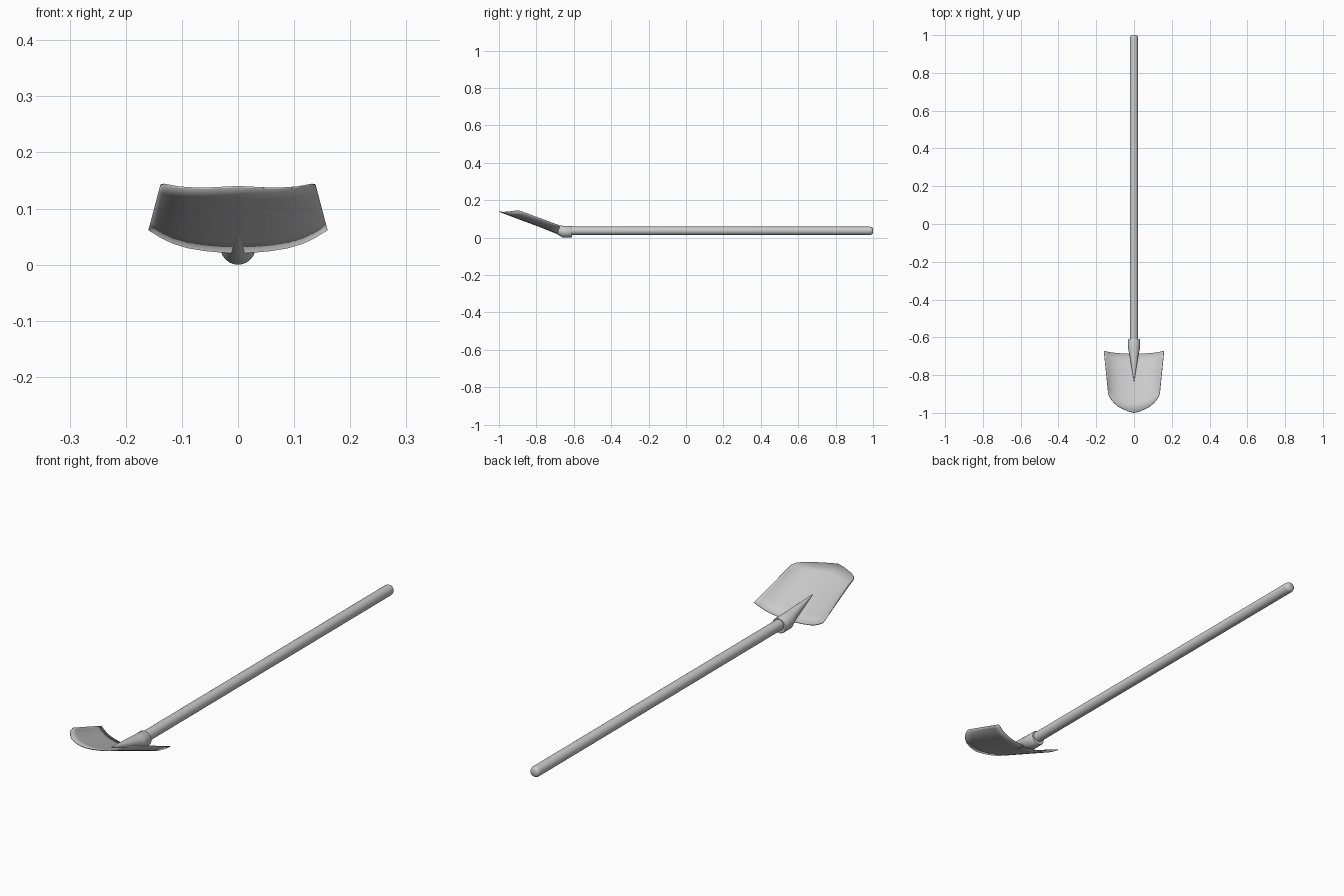
import bpy, bmesh, math
from mathutils import Vector

if "Cube" in bpy.data.objects:
    bpy.data.objects.remove(bpy.data.objects["Cube"])


def finish(name, bm, angle=35):
    bmesh.ops.remove_doubles(bm, verts=bm.verts, dist=1e-5)
    bmesh.ops.recalc_face_normals(bm, faces=bm.faces)
    me = bpy.data.meshes.new(name)
    bm.to_mesh(me)
    bm.free()
    ob = bpy.data.objects.new(name, me)
    bpy.context.collection.objects.link(ob)
    bpy.ops.object.select_all(action='DESELECT')
    ob.select_set(True)
    bpy.context.view_layer.objects.active = ob
    bpy.ops.object.shade_smooth_by_angle(angle=math.radians(angle))
    return ob


def loft(name, rings, sides=24):
    """Round sections along y, each given as (y, centre z, radius)."""
    bm = bmesh.new()
    loops = []
    for y, z, r in rings:
        loops.append([bm.verts.new((r * math.cos(2 * math.pi * i / sides), y,
                                    z + r * math.sin(2 * math.pi * i / sides)))
                      for i in range(sides)])
    for a, b in zip(loops, loops[1:]):
        for i in range(sides):
            j = (i + 1) % sides
            bm.faces.new((a[i], a[j], b[j], b[i]))
    bm.faces.new(loops[0])
    bm.faces.new(loops[-1])
    return finish(name, bm)


# Handle with a rounded end
loft("handle", [(-0.68, 0.036, 0.022), (0.982, 0.036, 0.022),
                (0.990, 0.036, 0.021), (0.996, 0.036, 0.018), (1.0, 0.036, 0.012)])

# Socket that tapers to a point on the blade
loft("socket", [(-0.61, 0.0315, 0.0295), (-0.613, 0.0315, 0.0315), (-0.66, 0.0315, 0.0315),
                (-0.69, 0.043, 0.024), (-0.83, 0.077, 0.0015)])

# Blade: columns of (x at back, x at front, length, rise), tilted upwards
half = [(0, 0, 0.334, 0), (0.03, 0.029, 0.327, 0.001), (0.06, 0.057, 0.315, 0.004),
        (0.09, 0.084, 0.302, 0.0095), (0.115, 0.106, 0.285, 0.0175),
        (0.135, 0.122, 0.267, 0.0275), (0.148, 0.132, 0.250, 0.036),
        (0.159, 0.137, 0.232, 0.043)]
columns = [(-a, -b, s, n) for a, b, s, n in reversed(half[1:])] + half
tilt = math.radians(20.5)
along = Vector((0, -math.cos(tilt), math.sin(tilt)))
normal = Vector((0, math.sin(tilt), math.cos(tilt)))
origin = Vector((0, -0.687, 0.022))
bm = bmesh.new()
ROWS = 6
grid = []
for xb, xf, s, n in columns:
    grid.append([bm.verts.new(origin + Vector((xb + (xf - xb) * k / ROWS, 0, 0))
                              + along * (s * k / ROWS) + normal * n)
                 for k in range(ROWS + 1)])
for a, b in zip(grid, grid[1:]):
    for k in range(ROWS):
        bm.faces.new((a[k], b[k], b[k + 1], a[k + 1]))
blade = finish("blade", bm)
mod = blade.modifiers.new("thickness", 'SOLIDIFY')
mod.thickness = 0.003
mod.offset = 0
